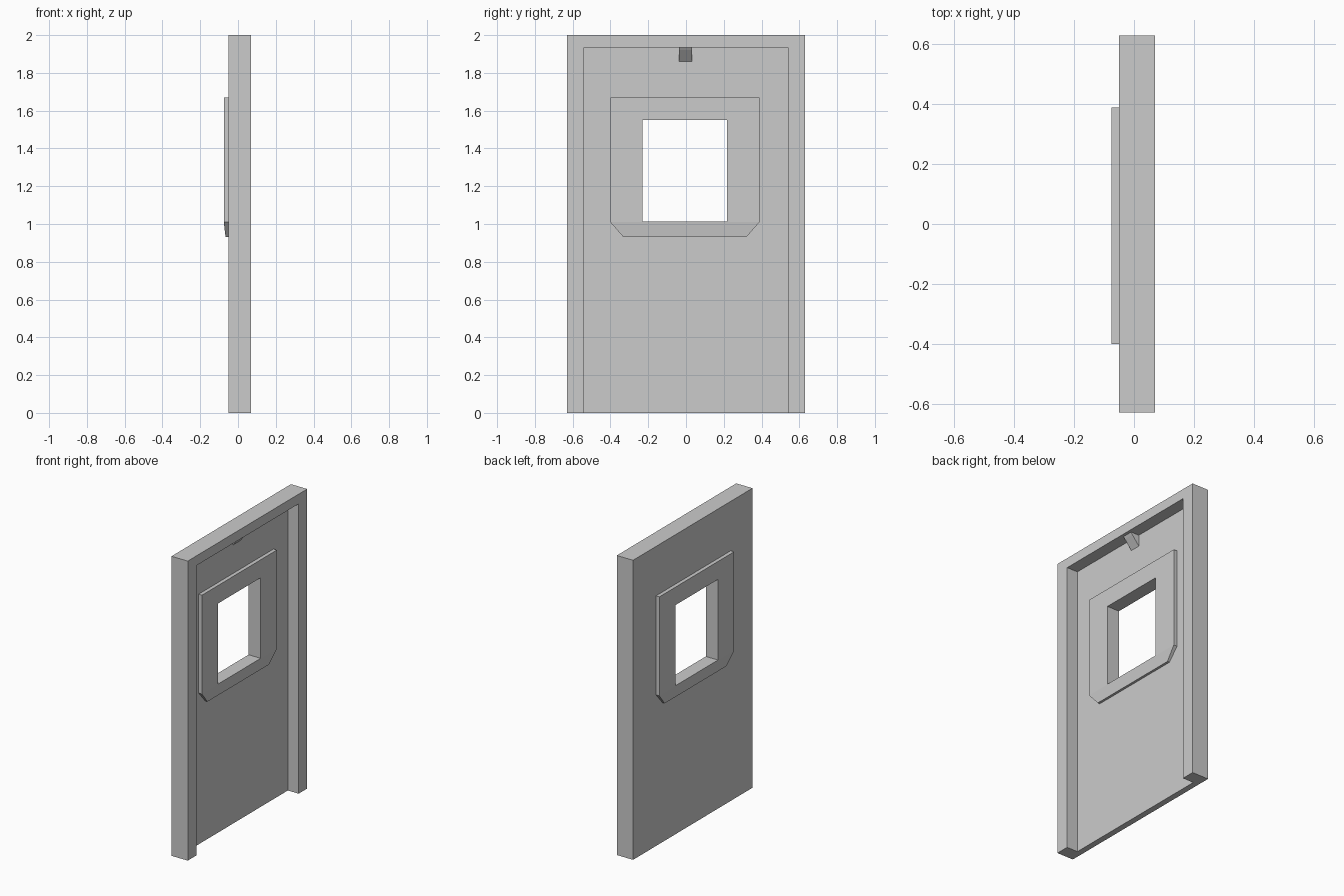
import bpy, bmesh

if "Cube" in bpy.data.objects:
    bpy.data.objects.remove(bpy.data.objects["Cube"])


def prism(name, sections):
    """Solid lofted between matching closed rings of points."""
    bm = bmesh.new()
    rings = [[bm.verts.new(p) for p in ring] for ring in sections]
    for a, b in zip(rings, rings[1:]):
        for i in range(len(a)):
            j = (i + 1) % len(a)
            bm.faces.new((a[i], a[j], b[j], b[i]))
    bm.faces.new(rings[0])
    bm.faces.new(rings[-1])
    bmesh.ops.recalc_face_normals(bm, faces=bm.faces)
    mesh = bpy.data.meshes.new(name)
    bm.to_mesh(mesh)
    bm.free()
    obj = bpy.data.objects.new(name, mesh)
    bpy.context.collection.objects.link(obj)
    return obj


def box(name, x0, x1, y0, y1, z0, z1):
    return prism(name, [[(x, y0, z0), (x, y1, z0), (x, y1, z1), (x, y0, z1)]
                        for x in (x0, x1)])


def cut(obj, cutter):
    mod = obj.modifiers.new("cut", 'BOOLEAN')
    mod.operation = 'DIFFERENCE'
    mod.solver = 'EXACT'
    mod.object = cutter
    cutter.hide_render = True
    cutter.hide_set(True)


# Door slab with a recess on the +x side that leaves jambs and a lintel
door = box("door_panel", -0.05, 0.07, -0.63, 0.63, 0, 2)
recess = box("recess_cutter", -0.01, 0.2, -0.54, 0.54, -0.1, 1.935)

# Window surround: stacked z sections, thinner and narrower at the bottom
MID, CY = -0.03, -0.006


def section(z, half_y, half_x):
    return [(MID + sx * half_x, CY + sy * half_y, z)
            for sx, sy in ((-1, -1), (1, -1), (1, 1), (-1, 1))]


surround = prism("window_surround", [section(0.93, 0.325, 0.036),
                                     section(1.01, 0.395, 0.045),
                                     section(1.67, 0.395, 0.045)])

# Window opening through the slab and surround
window = box("window_cutter", -0.3, 0.3, -0.23, 0.218, 1.012, 1.55)
cut(door, recess)
cut(door, window)
cut(surround, window)

# Small wedge catch under the lintel
profile = [(-0.01, 1.935), (0.05, 1.935), (0.04, 1.92), (-0.01, 1.86)]
prism("wedge_catch", [[(x, y, z) for x, z in profile] for y in (-0.037, 0.033)])
